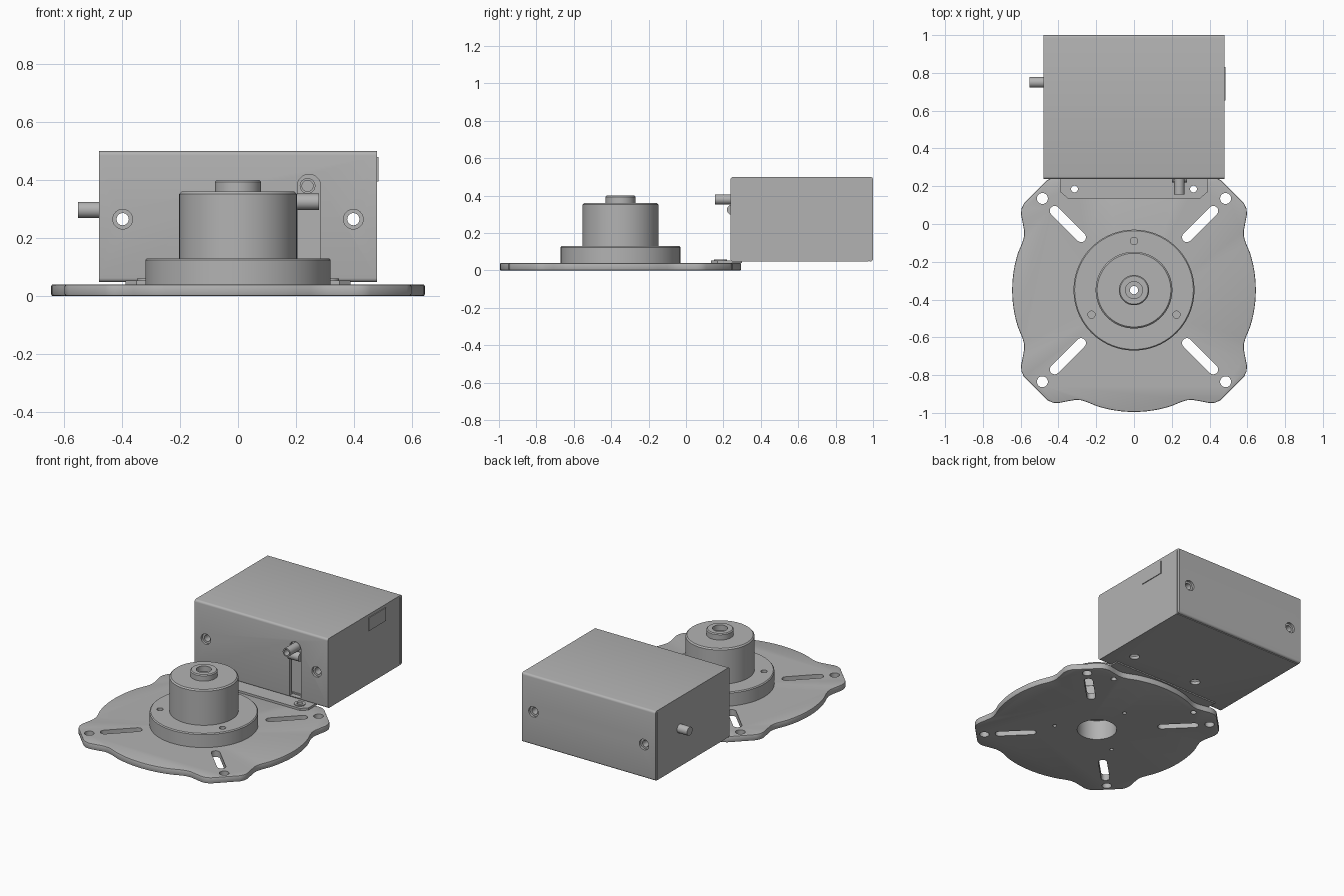
import bpy
import bmesh
from math import sin, cos, pi, radians
from mathutils import Matrix, Vector

if "Cube" in bpy.data.objects:
    bpy.data.objects.remove(bpy.data.objects["Cube"])

grey = bpy.data.materials.new("machined grey")
grey.use_nodes = True
grey.diffuse_color = (0.45, 0.45, 0.45, 1)
grey.node_tree.nodes["Principled BSDF"].inputs["Base Color"].default_value = (0.45, 0.45, 0.45, 1)

HUB_Y = -0.35


def finish(name, bm):
    bmesh.ops.recalc_face_normals(bm, faces=bm.faces[:])
    mesh = bpy.data.meshes.new(name)
    bm.to_mesh(mesh)
    bm.free()
    mesh.materials.append(grey)
    obj = bpy.data.objects.new(name, mesh)
    bpy.context.collection.objects.link(obj)
    return obj


def box(name, x, y, z, bevel_test=None, bevel=0.0):
    """Box from three (low, high) ranges; bevels the edges the test picks."""
    bm = bmesh.new()
    bmesh.ops.create_cube(bm, size=1)
    for v in bm.verts:
        v.co = Vector([(lo + hi) / 2 + c * (hi - lo) for c, (lo, hi) in zip(v.co, (x, y, z))])
    if bevel:
        edges = [e for e in bm.edges if bevel_test(e)]
        bmesh.ops.bevel(bm, geom=edges, offset=bevel, segments=4, profile=0.5, affect='EDGES')
    return finish(name, bm)


def rod(name, start, end, r, sides=32):
    """Cylinder between two points."""
    a, b = Vector(start), Vector(end)
    bm = bmesh.new()
    turn = (b - a).to_track_quat('Z', 'Y').to_matrix().to_4x4()
    bmesh.ops.create_cone(bm, cap_ends=True, segments=sides, radius1=r, radius2=r,
                          depth=(b - a).length, matrix=Matrix.Translation((a + b) / 2) @ turn)
    return finish(name, bm)


def prism(name, outline, z0, z1, bevel=0.0):
    """Extruded outline with softened top and bottom rims."""
    bm = bmesh.new()
    low = bm.faces.new([bm.verts.new((x, y, z0)) for x, y in outline])
    up = bmesh.ops.extrude_face_region(bm, geom=[low])["geom"]
    bmesh.ops.translate(bm, vec=(0, 0, z1 - z0), verts=[g for g in up if isinstance(g, bmesh.types.BMVert)])
    if bevel:
        rims = [e for e in bm.edges if abs(e.verts[0].co.z - e.verts[1].co.z) < 1e-5]
        bmesh.ops.bevel(bm, geom=rims, offset=bevel, segments=2, profile=0.5, affect='EDGES')
    return finish(name, bm)


def lathe(name, profile, y, sides=96):
    """Closed profile of (radius, height) turned about a vertical axis."""
    bm = bmesh.new()
    rings = [[bm.verts.new((r * cos(2 * pi * i / sides), y + r * sin(2 * pi * i / sides), z))
              for i in range(sides)] for r, z in profile]
    for a, b in zip(rings, rings[1:] + rings[:1]):
        for i in range(sides):
            j = (i + 1) % sides
            bm.faces.new((a[i], a[j], b[j], b[i]))
    return finish(name, bm)


def cut(obj, cutters):
    for c in cutters:
        c.hide_render = True
        mod = obj.modifiers.new("cut", 'BOOLEAN')
        mod.operation, mod.solver, mod.object = 'DIFFERENCE', 'EXACT', c
    bpy.context.view_layer.update()
    result = obj.evaluated_get(bpy.context.evaluated_depsgraph_get())
    mesh = bpy.data.meshes.new_from_object(result)
    obj.modifiers.clear()
    obj.data = mesh
    for c in cutters:
        bpy.data.objects.remove(c)
    return obj


# Base plate: four shallow lobes and four chamfered ears
side = [(0.645 * cos(radians(a)), 0.645 * sin(radians(a))) for a in range(0, 19, 3)]
side += [(0.592, 0.25), (0.583, 0.28), (0.581, 0.31), (0.59, 0.36), (0.598, 0.4), (0.596, 0.43), (0.583, 0.458)]
side = [(x, -y) for x, y in reversed(side[1:])] + side
outline = []
for k in range(4):
    c, s = cos(k * pi / 2), sin(k * pi / 2)
    outline += [(x * c - y * s, HUB_Y + x * s + y * c) for x, y in side]
plate = prism("base_plate", outline, 0, 0.04, 0.006)

# Ear holes, diagonal slots, screw holes and the central opening
cutters = [rod("bore", (0, HUB_Y, -0.1), (0, HUB_Y, 0.1), 0.12, 48)]
for sx in (-1, 1):
    for sy in (-1, 1):
        cutters.append(rod("ear", (sx * 0.485, HUB_Y + sy * 0.485, -0.1), (sx * 0.485, HUB_Y + sy * 0.485, 0.1), 0.029))
        slot = []
        heading = pi / 4
        for mid, start in ((0.42, heading - pi / 2), (0.28, heading + pi / 2)):
            for i in range(11):
                a = start + pi * i / 10
                slot.append((sx * (mid + 0.026 * cos(a)), HUB_Y + sy * (mid + 0.026 * sin(a))))
        cutters.append(prism("slot", slot, -0.1, 0.1))
    cutters.append(rod("foot_screw", (sx * 0.315, 0.185, -0.1), (sx * 0.315, 0.185, 0.1), 0.018))
flange_holes = [(0.26 * cos(a), HUB_Y + 0.26 * sin(a)) for a in (pi / 2, pi * 7 / 6, pi * 11 / 6)]
cutters += [rod("screw", (x, y, -0.1), (x, y, 0.02), 0.012) for x, y in flange_holes]
cut(plate, cutters)

# Stepped hub with a hollow underside and stepped bore
hub = lathe("hub", [(0.12, 0.04), (0.32, 0.04), (0.32, 0.124), (0.314, 0.13), (0.203, 0.13),
                    (0.203, 0.352), (0.195, 0.36), (0.08, 0.36), (0.08, 0.394), (0.074, 0.4),
                    (0.045, 0.4), (0.045, 0.365), (0.022, 0.365), (0.022, 0.13), (0.12, 0.13)], HUB_Y)
cut(hub, [rod("pin", (x, y, 0.09), (x, y, 0.2), 0.019) for x, y in flange_holes])

# Motor housing: thin-walled box, rounded along the folded edges
X, Y0, Y1, Z0, Z1 = 0.48, 0.238, 1.0, 0.048, 0.5
housing = box("motor_housing", (-X, X), (Y0, Y1), (Z0, Z1),
              lambda e: abs(e.verts[0].co.x - e.verts[1].co.x) > 0.5, 0.014)
cutters = [box("cavity", (-X + 0.02, X - 0.02), (Y0 + 0.02, Y1 - 0.02), (Z0 + 0.02, Z1 - 0.02))]
for sx in (-1, 1):
    cutters.append(rod("face_hole", (sx * 0.398, 0, 0.265), (sx * 0.398, 1.2, 0.265), 0.034))
    cutters.append(box("side_seam", (sx * X - 0.006, sx * X + 0.006), (0.976, 0.982), (0, 0.487)))
for x in (0.34, -0.14):
    cutters.append(rod("floor_hole", (x, 0.41, 0), (x, 0.41, 0.1), 0.03))
cutters.append(box("floor_seam", (-0.6, 0.6), (0.976, 0.982), (0, Z0 + 0.006)))
cutters.append(box("lever_slot", (0.205, 0.285), (0.1, 0.27), (0.06, 0.385)))
cutters.append(rod("slot_end", (0.245, 0.1, 0.38), (0.245, 0.27, 0.38), 0.04))
cut(housing, cutters)

# Spacer sleeves behind the face holes
for label, sx in (("right", -1), ("left", 1)):
    sleeve = rod(label + "_sleeve", (sx * 0.398, Y0 + 0.015, 0.265), (sx * 0.398, Y1 - 0.015, 0.265), 0.036)
    cut(sleeve, [rod("sleeve_bore", (sx * 0.398, 0, 0.265), (sx * 0.398, 1.2, 0.265), 0.021)])

# Recess panel and control lever in the front slot
box("slot_backing", (0.19, 0.3), (0.275, 0.285), (0.07, 0.44))
lever = rod("lever_pin", (0.24, 0.155, 0.38), (0.24, 0.276, 0.38), 0.027)
cut(lever, [rod("lever_bore", (0.24, 0.1, 0.38), (0.24, 0.2, 0.38), 0.019)])
rod("lever_arm", (0.2, 0.247, 0.325), (0.28, 0.247, 0.325), 0.028)

# Output stub on the right side and latch plate on the left
rod("side_stub", (-0.552, 0.75, 0.297), (-0.46, 0.75, 0.297), 0.028)
box("side_latch", (X - 0.002, X + 0.005), (0.655, 0.83), (0.395, 0.48))

# Mounting foot under the housing with two raised washers
foot = prism("mounting_foot", [(-0.35, 0.135), (0.35, 0.135), (0.388, 0.168), (0.388, 0.3),
                               (-0.388, 0.3), (-0.388, 0.168)], 0.04, 0.054)
cut(foot, [rod("foot_hole", (s * 0.315, 0.185, 0), (s * 0.315, 0.185, 0.1), 0.02) for s in (-1, 1)])
for label, sx in (("right", -1), ("left", 1)):
    washer = rod(label + "_washer", (sx * 0.315, 0.185, 0.05), (sx * 0.315, 0.185, 0.06), 0.034)
    cut(washer, [rod("washer_bore", (sx * 0.315, 0.185, 0), (sx * 0.315, 0.185, 0.1), 0.018)])

# Smooth curved surfaces while keeping crisp edges
bpy.ops.object.select_all(action='DESELECT')
for obj in bpy.context.collection.objects:
    if obj.type == 'MESH' and grey.name in obj.data.materials:
        obj.select_set(True)
        bpy.context.view_layer.objects.active = obj
bpy.ops.object.shade_smooth_by_angle(angle=radians(30))
